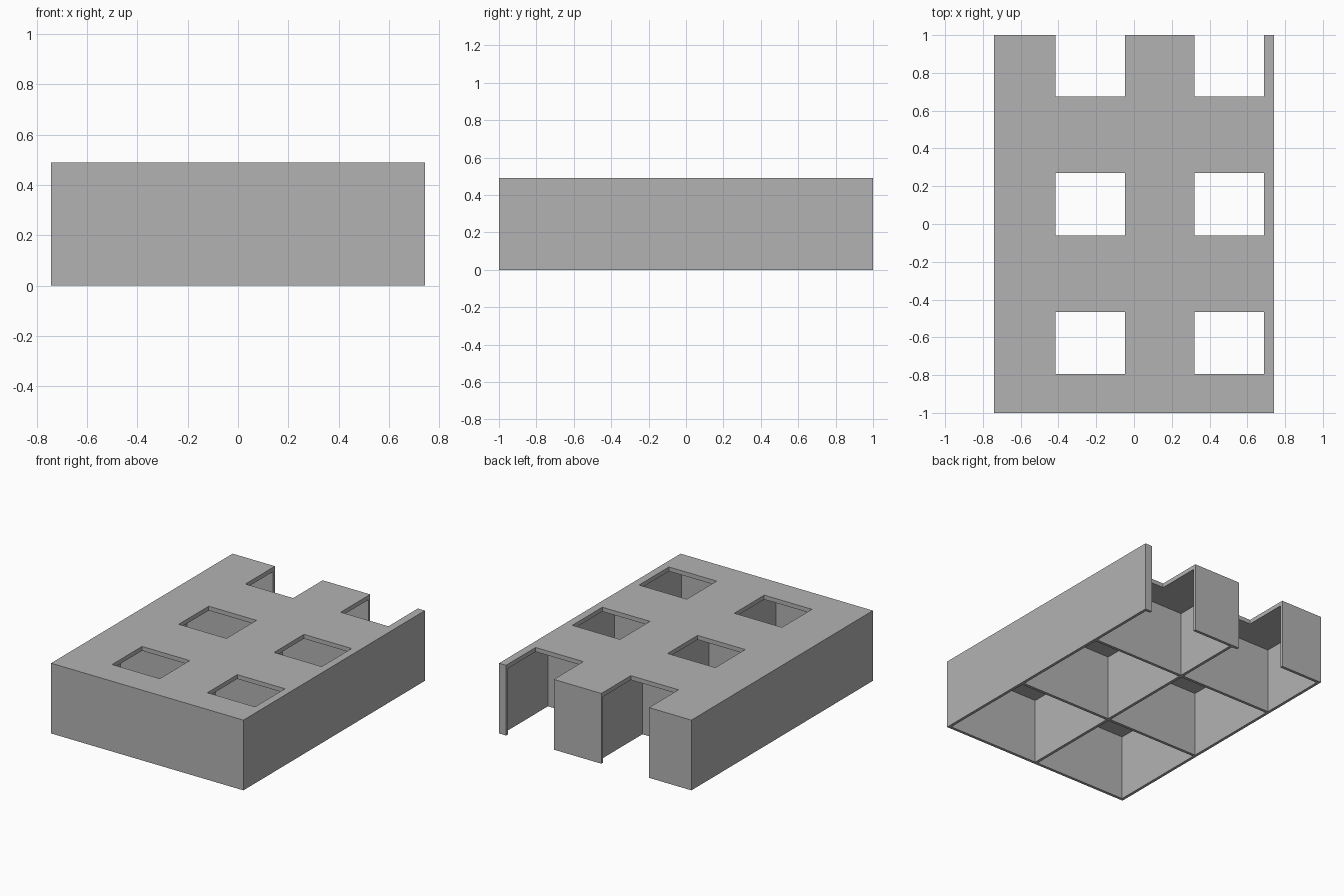
import bpy
import bmesh
from mathutils import Matrix, Vector

default = bpy.data.objects.get("Cube")
if default:
    bpy.data.objects.remove(default, do_unlink=True)

# Overall size and wall thickness
HALF_X, HALF_Y, HEIGHT = 0.742, 1.0, 0.49
WALL, TOP = 0.02, 0.03
PITCH = 0.735

grey = bpy.data.materials.new("plain grey")
grey.use_nodes = True
colour = (0.45, 0.45, 0.45, 1)
grey.diffuse_color = colour
grey.node_tree.nodes["Principled BSDF"].inputs["Base Color"].default_value = colour


def boxes(name, extents):
    """One object made of separate boxes, each given by two corners."""
    bm = bmesh.new()
    for low, high in extents:
        low, high = Vector(low), Vector(high)
        place = Matrix.Translation((low + high) / 2) @ Matrix.Diagonal((*(high - low), 1))
        bmesh.ops.create_cube(bm, size=1, matrix=place)
    mesh = bpy.data.meshes.new(name)
    bm.to_mesh(mesh)
    bm.free()
    mesh.materials.append(grey)
    obj = bpy.data.objects.new(name, mesh)
    bpy.context.collection.objects.link(obj)
    return obj


# Outer block
tray = boxes("compartment_tray", [((-HALF_X, -HALF_Y, 0), (HALF_X, HALF_Y, HEIGHT))])

# Six cells open at the bottom, and a rectangular window above each;
# the last row of windows runs out through the back wall
cells, windows = [], []
for col in range(2):
    for row in range(3):
        x = -HALF_X + WALL + col * PITCH
        y = -HALF_Y + WALL + row * PITCH
        right = min(x + PITCH - WALL, HALF_X - WALL)
        back = min(y + PITCH - WALL, HALF_Y - WALL)
        cells.append(((x, y, -0.1), (right, back, HEIGHT - TOP)))
        wx, wy = -0.415 + col * PITCH, -0.795 + row * PITCH
        depth = 0.33 if row < 2 else 0.5
        windows.append(((wx, wy, -0.2), (wx + 0.368, wy + depth, HEIGHT + 0.1)))

cutters = [boxes("cell_cutter", cells), boxes("window_cutter", windows)]
for cutter in cutters:
    cutter.hide_render = True
    mod = tray.modifiers.new(cutter.name, "BOOLEAN")
    mod.operation = "DIFFERENCE"
    mod.solver = "EXACT"
    mod.object = cutter

# Bake the cuts and drop the cutters
bpy.context.view_layer.update()
graph = bpy.context.evaluated_depsgraph_get()
baked = bpy.data.meshes.new_from_object(tray.evaluated_get(graph))
tray.modifiers.clear()
tray.data = baked
for cutter in cutters:
    bpy.data.objects.remove(cutter, do_unlink=True)
